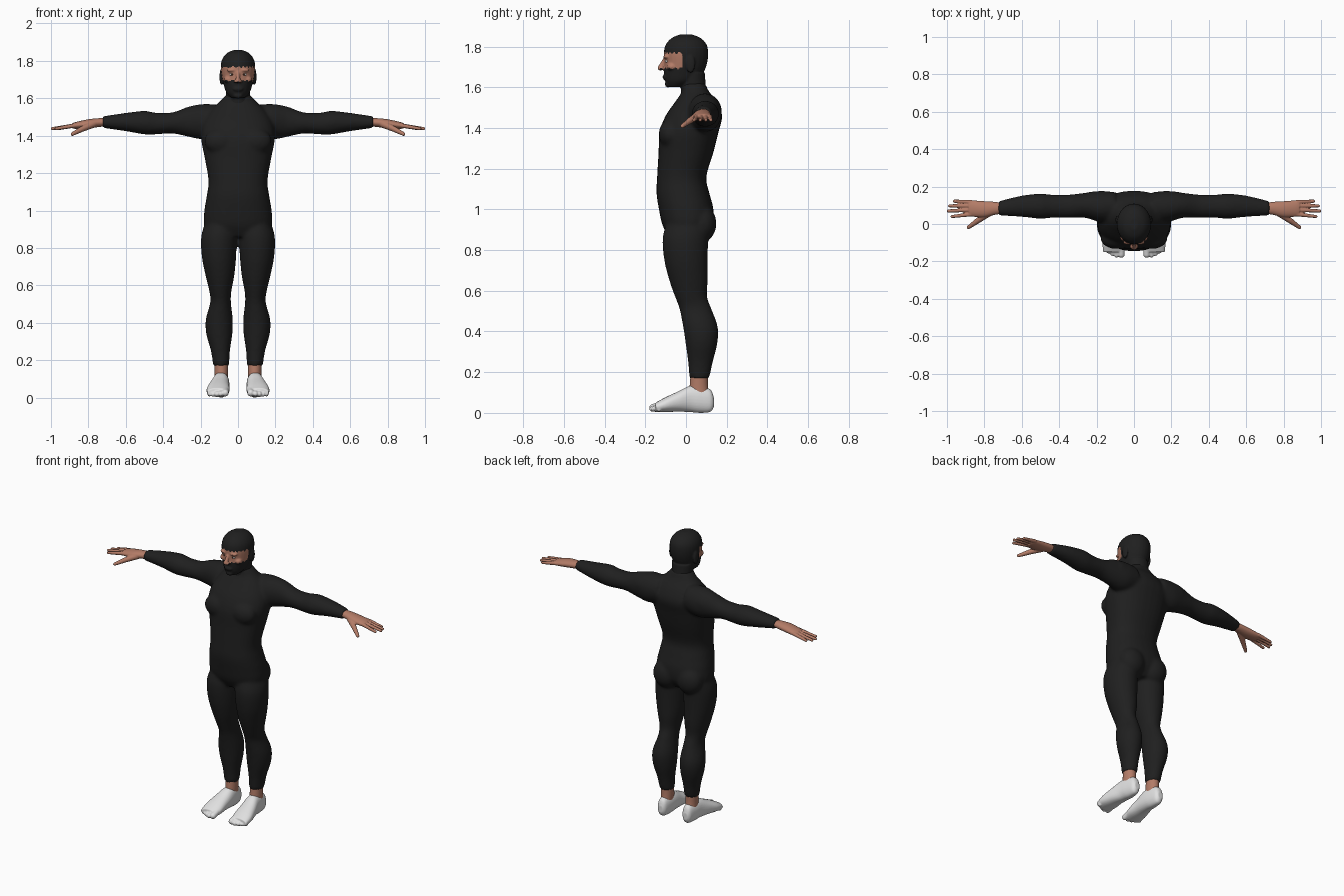
import bpy, bmesh, math
from mathutils import Vector, Matrix

cube = bpy.data.objects.get("Cube")
if cube:
    bpy.data.objects.remove(cube, do_unlink=True)


def material(name, color, roughness=0.8):
    mat = bpy.data.materials.new(name)
    mat.use_nodes = True
    mat.diffuse_color = (*color, 1)
    shader = mat.node_tree.nodes["Principled BSDF"]
    shader.inputs["Base Color"].default_value = (*color, 1)
    shader.inputs["Roughness"].default_value = roughness
    return mat


SUIT = material("suit_black", (0.014, 0.014, 0.014))
SKIN = material("skin", (0.45, 0.2, 0.135))
SOCK = material("sock_white", (0.75, 0.75, 0.75))
EYE = material("eye_white", (0.7, 0.68, 0.65))
IRIS = material("iris_brown", (0.05, 0.025, 0.015))


def smooth_rings(rings, steps=4):
    """Catmull-Rom interpolation between the given section extents."""
    pts = [Vector(r) for r in rings]
    pts = [pts[0]] + pts + [pts[-1]]
    out = []
    for a, b, c, d in zip(pts, pts[1:], pts[2:], pts[3:]):
        for i in range(steps):
            t = i / steps
            out.append((b * 2 + (c - a) * t + (a * 2 - b * 5 + c * 4 - d) * t * t
                        + (b * 3 - a - c * 3 + d) * t ** 3) / 2)
    return out + [pts[-1]]


def loft(bm, axis, rings, side=1, power=1.0, sides=28):
    """Rings are (position, low u, high u, low v, high v) along one axis."""
    loops = []
    for pos, u0, u1, v0, v1 in smooth_rings(rings):
        loop = []
        for i in range(sides):
            ang = math.tau * i / sides
            c, s = math.cos(ang), math.sin(ang)
            u = (u0 + u1) / 2 + (u1 - u0) / 2 * math.copysign(abs(c) ** power, c)
            v = (v0 + v1) / 2 + (v1 - v0) / 2 * math.copysign(abs(s) ** power, s)
            x, y, z = {"x": (pos, u, v), "y": (u, pos, v), "z": (u, v, pos)}[axis]
            loop.append(bm.verts.new((x * side, y, z)))
        loops.append(loop)
    for low, high in zip(loops, loops[1:]):
        for i in range(sides):
            j = (i + 1) % sides
            bm.faces.new((low[i], low[j], high[j], high[i]))
    bm.faces.new(loops[0])
    bm.faces.new(loops[-1])


def ball(bm, center, radii, side=1):
    x, y, z = center
    mat = Matrix.Translation((x * side, y, z)) @ Matrix.Diagonal((*radii, 1))
    bmesh.ops.create_uvsphere(bm, u_segments=20, v_segments=14, radius=1, matrix=mat)


def limb(bm, start, end, r1, r2, side=1):
    """Rounded, tapered finger or toe."""
    a, b = (Vector((p[0] * side, p[1], p[2])) for p in (start, end))
    turn = (b - a).to_track_quat("Z", "Y").to_matrix().to_4x4()
    bmesh.ops.create_cone(bm, cap_ends=True, segments=16, radius1=r1, radius2=r2,
                          depth=(b - a).length,
                          matrix=Matrix.Translation((a + b) / 2) @ turn)
    ball(bm, a, (r1, r1, r1))
    ball(bm, b, (r2, r2, r2))


def finish(bm, name, mats, voxel=0, relax=0, rule=None):
    """Fuse the forms into one skin, relax it and colour it."""
    bmesh.ops.recalc_face_normals(bm, faces=bm.faces[:])
    mesh = bpy.data.meshes.new(name)
    bm.to_mesh(mesh)
    bm.free()
    obj = bpy.data.objects.new(name, mesh)
    bpy.context.scene.collection.objects.link(obj)
    if voxel:
        fuse = obj.modifiers.new("fuse", "REMESH")
        fuse.mode = "VOXEL"
        fuse.voxel_size = voxel
        soft = obj.modifiers.new("soften", "SMOOTH")
        soft.factor = 0.5
        soft.iterations = relax
        deps = bpy.context.evaluated_depsgraph_get()
        obj.data = bpy.data.meshes.new_from_object(obj.evaluated_get(deps))
        obj.modifiers.clear()
    obj.data.materials.clear()
    for mat in mats:
        obj.data.materials.append(mat)
    for poly in obj.data.polygons:
        poly.use_smooth = True
        poly.material_index = rule(poly) if rule else 0
    return obj


# Body suit: torso, arms and legs fused
bm = bmesh.new()
torso = [(.86, .13, -.08, .09), (.92, .18, -.115, .13), (1, .18, -.133, .135),
         (1.08, .167, -.145, .115), (1.16, .158, -.142, .1), (1.28, .178, -.135, .135),
         (1.38, .197, -.13, .16), (1.46, .19, -.1, .178), (1.53, .15, -.052, .152),
         (1.58, .1, -.02, .112), (1.62, .064, -.02, .095)]
loft(bm, "z", [(z, -w, w, f, b) for z, w, f, b in torso], power=.88)
arm = [(.1, .02, .17, 1.4, 1.565), (.18, .01, .177, 1.38, 1.57), (.26, .033, .167, 1.393, 1.557),
       (.35, .033, .157, 1.412, 1.525), (.44, .033, .157, 1.407, 1.523),
       (.5, .028, .162, 1.407, 1.533), (.6, .038, .152, 1.424, 1.522), (.725, .045, .122, 1.442, 1.504)]
leg = [(.95, .01, .17, -.09, .12), (.86, .006, .197, -.115, .11), (.75, .01, .193, -.107, .107),
       (.65, .02, .173, -.082, .107), (.57, .035, .154, -.054, .104), (.51, .038, .148, -.032, .126),
       (.42, .028, .172, -.014, .157), (.34, .03, .17, -.002, .154), (.25, .043, .145, .01, .132),
       (.17, .047, .133, .016, .115)]
for side in (1, -1):
    loft(bm, "x", arm, side)
    loft(bm, "z", leg, side)
    ball(bm, (.09, -.078, 1.37), (.09, .056, .07), side)    # chest
    ball(bm, (.085, .08, .93), (.085, .07, .09), side)      # seat
    ball(bm, (.215, .1, 1.485), (.085, .075, .077), side)   # shoulder
finish(bm, "body_suit", [SUIT], .01, 6)

# Head with hood, mask and open eye band
bm = bmesh.new()
skull = [(1.602, .035, -.09, -.01), (1.63, .062, -.103, .05), (1.67, .076, -.108, .085),
         (1.72, .087, -.107, .104), (1.77, .092, -.109, .109), (1.81, .084, -.099, .101),
         (1.842, .058, -.07, .072), (1.859, .02, -.03, .03)]
neck = [(1.54, .066, -.02, .1), (1.6, .064, -.026, .097), (1.67, .068, -.03, .093)]
for part in (skull, neck):
    loft(bm, "z", [(z, -w, w, f, b) for z, w, f, b in part])
limb(bm, (0, -.104, 1.738), (0, -.127, 1.694), .009, .013)   # nose
ball(bm, (0, -.101, 1.65), (.028, .014, .014))               # lips
ball(bm, (0, -.088, 1.615), (.026, .016, .016))              # chin
for side in (1, -1):
    ball(bm, (.032, -.096, 1.75), (.028, .015, .01), side)   # brow
    ball(bm, (.014, -.12, 1.69), (.009, .012, .008), side)   # nostril
    ball(bm, (.05, -.07, 1.7), (.025, .024, .02), side)      # cheek
    ball(bm, (.088, .022, 1.715), (.011, .023, .045), side)  # ear


def eye_band(poly):
    x, y, z = poly.center
    jag = .004 * math.sin(x * 230 + y * 170)
    low = 1.687 if abs(x) < .018 else 1.694
    return int(y < -.015 + jag and low + jag < z < 1.768 + jag)


finish(bm, "head", [SUIT, SKIN], .005, 3, eye_band)

fingers = [(.052, .972, .04), (.075, .993, .07), (.097, .986, .097), (.117, .96, .122)]
toes = [(.068, -.162, .019), (.093, -.166, .014), (.114, -.158, .013),
        (.134, -.147, .012), (.152, -.133, .012)]
palm = [(.69, .056, .111, 1.452, 1.494), (.74, .05, .118, 1.447, 1.494), (.8, .036, .122, 1.439, 1.488),
        (.86, .039, .126, 1.436, 1.475), (.885, .043, .124, 1.439, 1.467)]
foot = [(.137, .075, .105, .03, .075), (.12, .06, .12, .005, .115), (.07, .05, .13, 0, .132),
        (.02, .046, .138, .004, .133), (-.04, .046, .155, .006, .105),
        (-.1, .045, .168, .004, .077), (-.15, .054, .165, .004, .05)]
ankle = [(.08, .055, .125, .015, .115), (.13, .053, .125, .018, .108), (.185, .053, .127, .022, .107)]

for side, label in ((1, "left"), (-1, "right")):
    # Bare hand
    bm = bmesh.new()
    loft(bm, "x", palm, side)
    for root, tip, spread in fingers:
        limb(bm, (.87, root, 1.455), (tip, spread, 1.438), .0115, .0085, side)
    limb(bm, (.775, .06, 1.462), (.835, .018, 1.435), .02, .015, side)
    limb(bm, (.835, .018, 1.435), (.885, -.018, 1.409), .015, .01, side)
    finish(bm, label + "_hand", [SKIN], .0035, 2)

    # Bare ankle between trouser leg and sock
    bm = bmesh.new()
    loft(bm, "z", ankle, side)
    finish(bm, label + "_ankle", [SKIN])

    # White sock with toes
    bm = bmesh.new()
    loft(bm, "y", foot, side, power=.9)
    for x, y, r in toes:
        limb(bm, (x, -.11, .04), (x, y, r + .006), r, r, side)
    finish(bm, label + "_foot", [SOCK], .004, 3)

    # Eyeball with iris
    bm = bmesh.new()
    ball(bm, (.032, -.089, 1.728), (.014, .014, .008), side)
    finish(bm, label + "_eye", [EYE, IRIS],
           rule=lambda p: int(p.center.y < -.09 and abs(abs(p.center.x) - .032) < .004))
